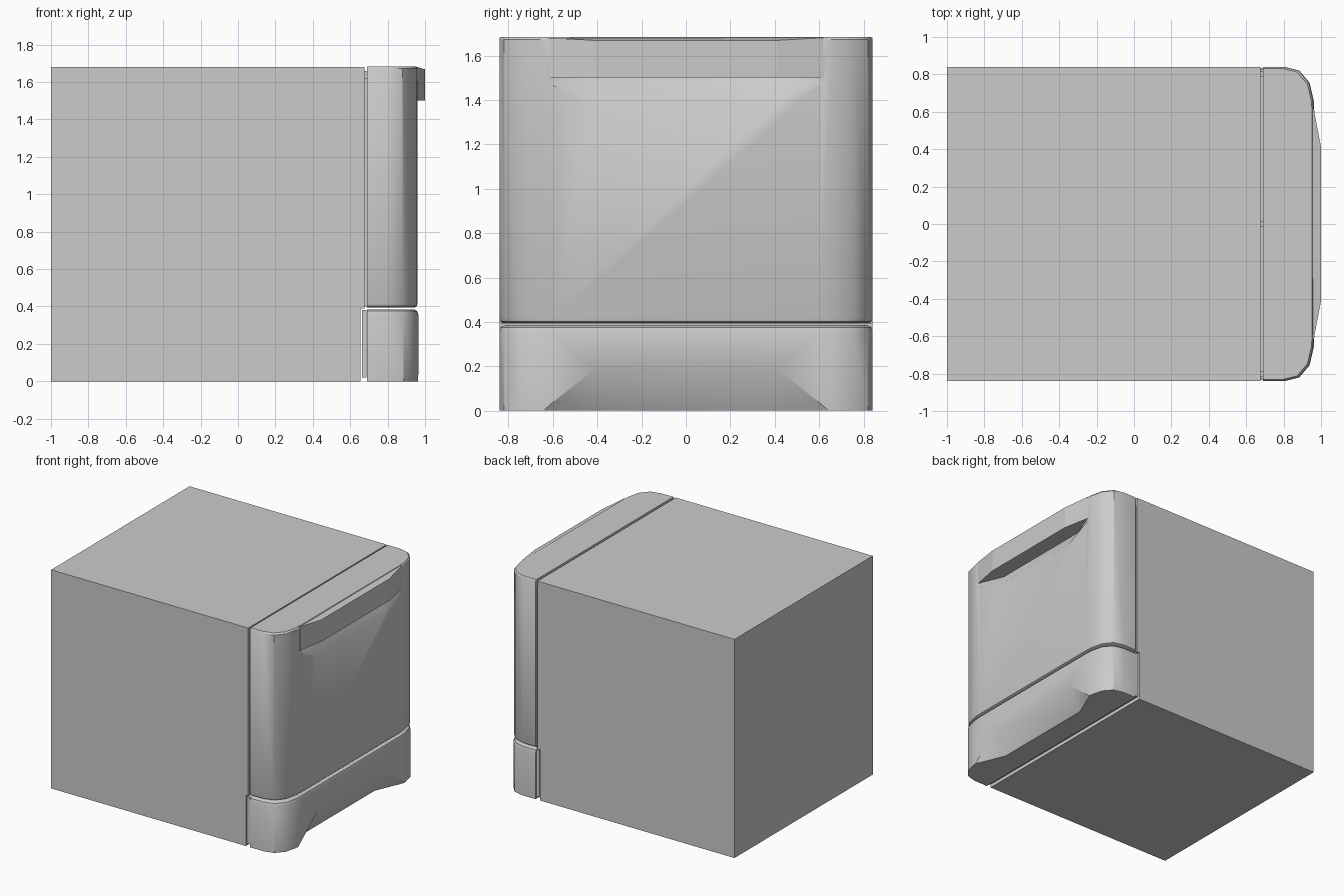
import bpy, bmesh
from mathutils import Vector

if "Cube" in bpy.data.objects:
    bpy.data.objects.remove(bpy.data.objects["Cube"])


def make(name, verts, faces=None):
    """Mesh object from faces, or the convex hull when no faces are given."""
    bm = bmesh.new()
    vs = [bm.verts.new(v) for v in verts]
    if faces:
        for f in faces:
            bm.faces.new([vs[i] for i in f])
    else:
        res = bmesh.ops.convex_hull(bm, input=vs)
        loose = [v for v in bm.verts if not v.link_faces]
        bmesh.ops.delete(bm, geom=loose, context='VERTS')
        bmesh.ops.dissolve_limit(bm, angle_limit=0.01, verts=bm.verts[:], edges=bm.edges[:])
    bmesh.ops.recalc_face_normals(bm, faces=bm.faces[:])
    me = bpy.data.meshes.new(name)
    bm.to_mesh(me)
    bm.free()
    ob = bpy.data.objects.new(name, me)
    bpy.context.collection.objects.link(ob)
    return ob


def loft(name, rings):
    n = len(rings[0])
    verts = [v for r in rings for v in r]
    faces = [list(range(n)), list(range(len(verts) - n, len(verts)))]
    for k in range(len(rings) - 1):
        for i in range(n):
            j = (i + 1) % n
            faces.append([k * n + i, k * n + j, (k + 1) * n + j, (k + 1) * n + i])
    return make(name, verts, faces)


def box(name, x0, x1, y0, y1, z0, z1):
    return make(name, [(x, y, z) for x in (x0, x1) for y in (y0, y1) for z in (z0, z1)])


def mirrored(points):
    return [(x, s * y, z) for s in (1, -1) for x, y, z in points]


def forward(points, d=0.12):
    return points + [(x + d, y, z) for x, y, z in points]


def activate(ob):
    bpy.ops.object.select_all(action='DESELECT')
    ob.select_set(True)
    bpy.context.view_layer.objects.active = ob


def cut(ob, cutter):
    mod = ob.modifiers.new("cut", 'BOOLEAN')
    mod.operation = 'DIFFERENCE'
    mod.solver = 'EXACT'
    mod.object = cutter
    activate(ob)
    bpy.ops.object.modifier_apply(modifier=mod.name)
    bpy.data.objects.remove(cutter)


def smooth(ob):
    activate(ob)
    bpy.ops.object.shade_smooth_by_angle(angle=0.6)


# Rounded plan outline shared by the door and the plinth
HALF = [(0.69, 0.84), (0.80, 0.84), (0.88, 0.82), (0.935, 0.755), (0.957, 0.66), (0.96, 0.60)]


def ring(z, inset=0.0, grow=0.0):
    pts = [(x + (grow - inset if x > 0.7 else 0), y - inset) for x, y in HALF]
    return [(x, y, z) for x, y in pts] + [(x, -y, z) for x, y in reversed(pts)]


# Body, with its front stepped back behind the plinth
profile = [(-1, 0), (0.655, 0), (0.655, 0.39), (0.675, 0.39), (0.675, 1.68), (-1, 1.68)]
loft("body", [[(x, y, z) for x, z in profile] for y in (-0.84, 0.84)])

# Door with a grip recess under the handle
door = loft("door", [ring(0.395, 0.015), ring(0.402, 0.004), ring(0.415), ring(1.672), ring(1.684, 0.008)])
grip = mirrored([(0.96, 0.62, 1.5), (0.96, 0.62, 1.475), (0.96, 0.41, 1.38), (0.88, 0.42, 1.5)])
cut(door, make("grip_cutter", forward(grip)))
smooth(door)

# Handle lip across the top of the door
lip = [(0.945, 0.62), (0.96, 0.62), (1.0, 0.41)]
lip = lip + [(x, -y) for x, y in reversed(lip)]
loft("handle", [[(x, y, z - (0.012 if x > 0.98 and z > 1.6 else 0)) for x, y in lip]
                for z in (1.5, 1.68)])

# Plinth with a sloping toe recess
plinth = loft("plinth", [ring(0, 0, 0.004), ring(0.355, 0, 0.004), ring(0.375, 0.006, 0.004),
                         ring(0.385, 0.022, 0.004)])
a, b, c = Vector((0.965, 0.41, 0.19)), Vector((0.867, 0.42, 0)), Vector((0.965, 0.65, 0))
toe = mirrored([tuple(p) for p in (a, b + (b - a) * 0.1, c + (c - a) * 0.1)])
cut(plinth, make("toe_cutter", forward(toe)))
smooth(plinth)

# Backing plate behind the plinth and seal behind the door
box("plinth_plate", 0.662, 0.688, -0.835, 0.835, 0.02, 0.38)
box("door_seal", 0.67, 0.695, -0.825, 0.825, 0.40, 1.62)

# Small door spacers in the gap
for y in (-0.80, 0, 0.80):
    box("spacer", 0.67, 0.695, y - 0.015, y + 0.015, 1.615, 1.66)
